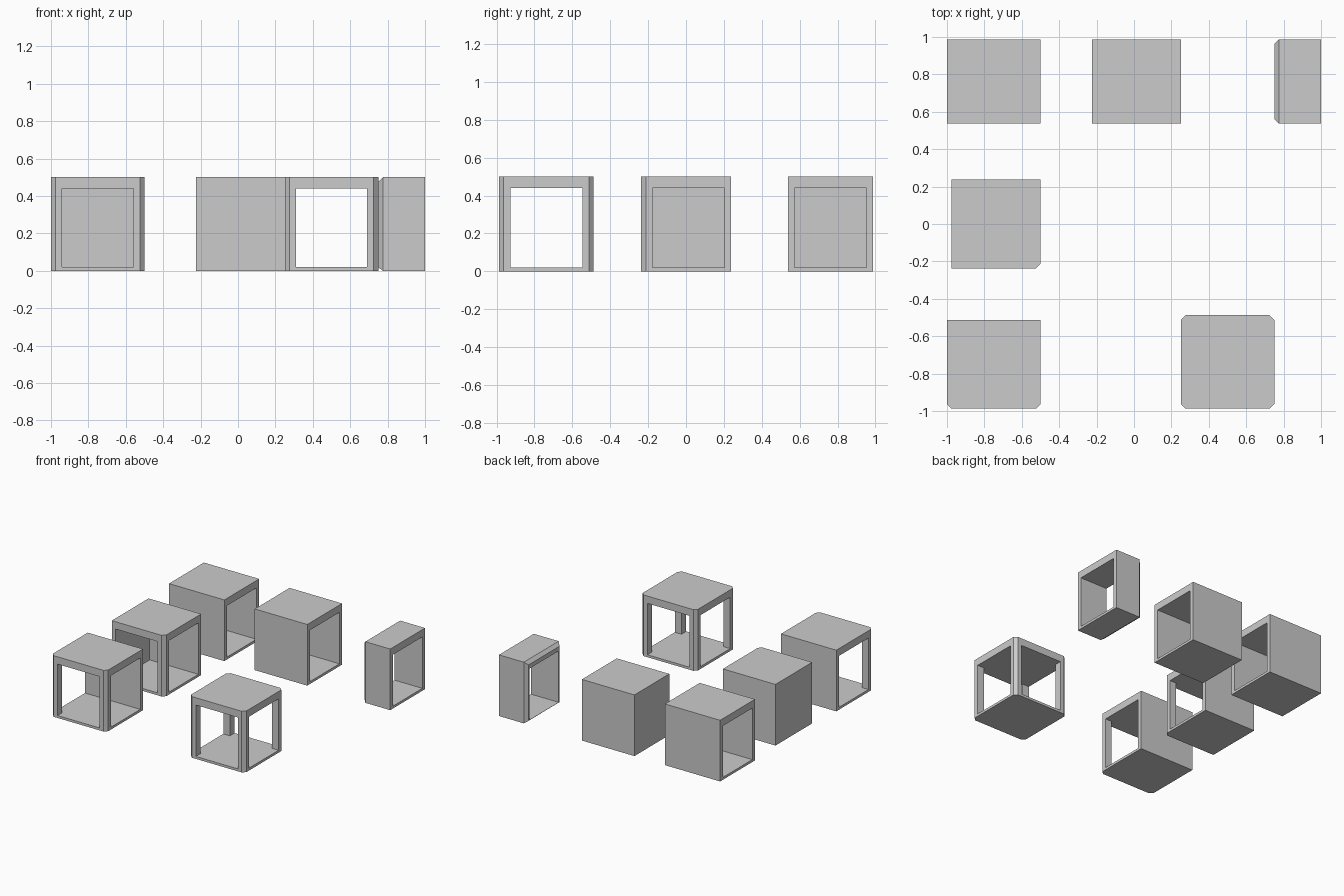
import bpy, bmesh

if "Cube" in bpy.data.objects:
    bpy.data.objects.remove(bpy.data.objects["Cube"])

OPEN, SHUT = 0.25, 0.225      # outer reach of an open / closed side
INNER, CHAMFER = 0.19, 0.025  # half width of the room, corner cut
FLOOR, CEIL, TOP = 0.02, 0.44, 0.5


def mesh_object(name, verts, faces):
    me = bpy.data.meshes.new(name)
    me.from_pydata(verts, [], faces)
    bm = bmesh.new()
    bm.from_mesh(me)
    bmesh.ops.recalc_face_normals(bm, faces=bm.faces)
    bm.to_mesh(me)
    bm.free()
    ob = bpy.data.objects.new(name, me)
    bpy.context.collection.objects.link(ob)
    return ob


def prism(name, plan, z0, z1):
    n = len(plan)
    verts = [(x, y, z) for z in (z0, z1) for x, y in plan]
    faces = [tuple(range(n)), tuple(range(n, 2 * n))]
    faces += [(i, (i + 1) % n, n + (i + 1) % n, n + i) for i in range(n)]
    return mesh_object(name, verts, faces)


def room(name, cx, cy, sides):
    """Room block; sides lists the open directions out of E, N, W, S."""
    dirs = [("E", 1, 0), ("N", 0, 1), ("W", -1, 0), ("S", 0, -1)]
    shell, hollow = [], []
    for i, (d, dx, dy) in enumerate(dirs):
        e, ex, ey = dirs[(i + 1) % 4]
        a = OPEN if d in sides else SHUT
        b = OPEN if e in sides else SHUT

        def at(u, v):
            return (cx + dx * u + ex * v, cy + dy * u + ey * v)

        # outer corner, cut where two open sides meet
        if d in sides and e in sides:
            shell += [at(a, b - CHAMFER), at(a - CHAMFER, b)]
        else:
            shell.append(at(a, b))
        # inner plan, reaching out through the open sides
        if d in sides:
            hollow += [at(0.3, -INNER), at(0.3, INNER)]
        hollow.append(at(INNER, INNER))
    ob = prism(name, shell, 0, TOP)
    cutter = prism(name + "_cutter", hollow, FLOOR, CEIL)
    cutter.hide_render = True
    mod = ob.modifiers.new("openings", "BOOLEAN")
    mod.operation, mod.solver, mod.object = "DIFFERENCE", "EXACT", cutter
    dg = bpy.context.evaluated_depsgraph_get()
    me = bpy.data.meshes.new_from_object(ob.evaluated_get(dg))
    ob.modifiers.clear()
    ob.data = me
    bpy.data.objects.remove(cutter)


# Room blocks
room("corridor_room", -0.75, 0.7625, "EW")
room("end_room", 0.0, 0.7625, "E")
room("corner_room", -0.75, 0.0125, "ES")
room("junction_room", -0.75, -0.7375, "EWS")
room("crossing_room", 0.5, -0.7375, "ENWS")

# Doorway connector: tube along x with a bevelled left rim
rings = [(1.0, SHUT, 0, TOP), (0.775, SHUT, 0, TOP), (0.75, 0.2, 0.018, 0.475),
         (0.75, INNER, FLOOR, CEIL), (1.0, INNER, FLOOR, CEIL)]
verts, faces = [], []
for x, h, z0, z1 in rings:
    verts += [(x, 0.7625 + s * h, z) for s, z in ((-1, z0), (1, z0), (1, z1), (-1, z1))]
for r in range(5):
    q = (r + 1) % 5
    for i in range(4):
        j = (i + 1) % 4
        faces.append((r * 4 + i, r * 4 + j, q * 4 + j, q * 4 + i))
mesh_object("doorway_connector", verts, faces)
